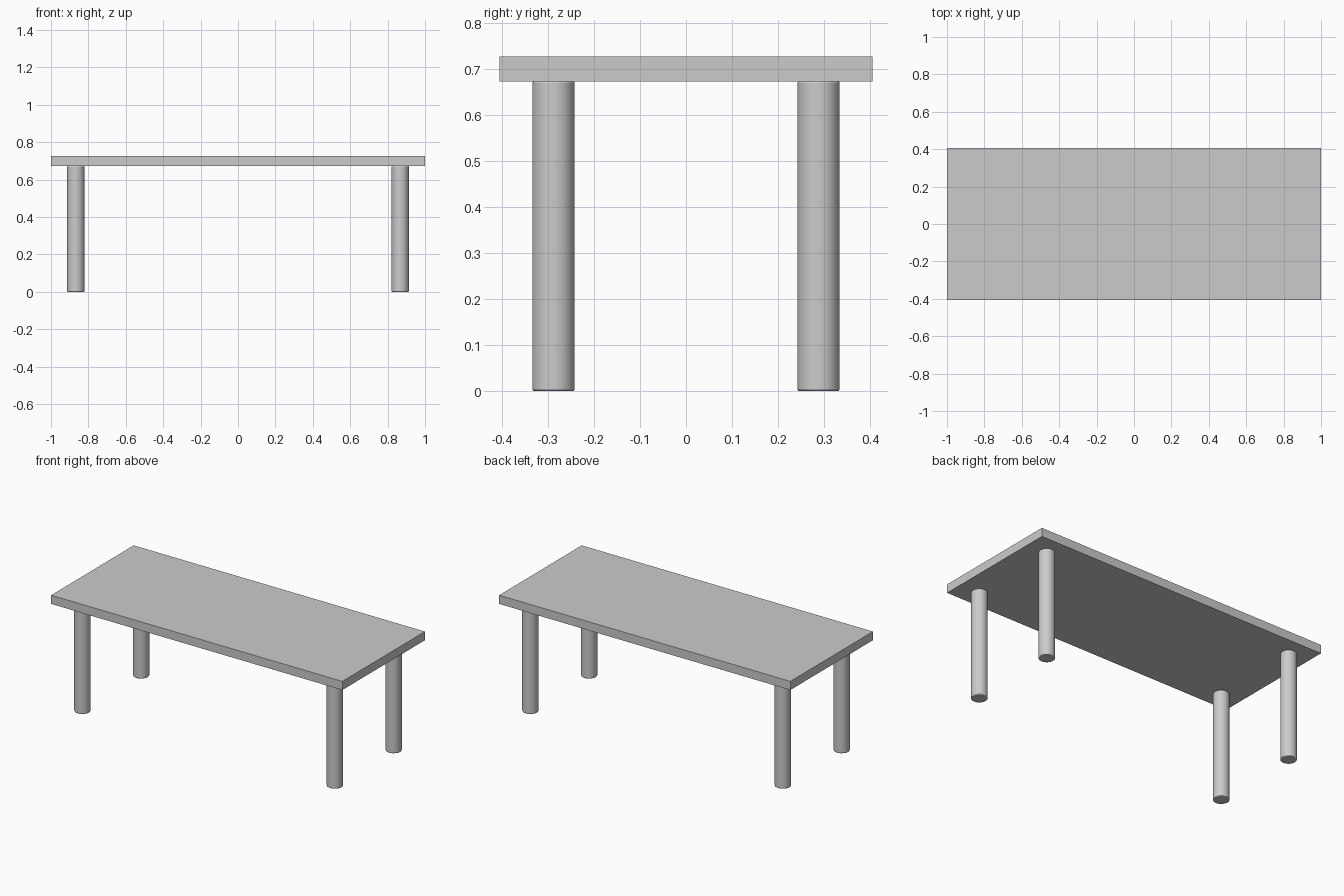
import bpy, math

if "Cube" in bpy.data.objects:
    bpy.data.objects.remove(bpy.data.objects["Cube"])

TOP_Z, UNDER_Z = 0.727, 0.673
LEG_R, LEG_X, LEG_Y = 0.046, 0.867, 0.288

# Tabletop slab
bpy.ops.mesh.primitive_cube_add(size=1, location=(0, 0, (TOP_Z + UNDER_Z) / 2))
top = bpy.context.object
top.name = "tabletop"
top.scale = (2.0, 0.81, TOP_Z - UNDER_Z)
bpy.ops.object.transform_apply(location=False, rotation=False, scale=True)


def add_leg(name, x, y):
    # Round leg with a slightly softened foot edge
    bpy.ops.mesh.primitive_cylinder_add(vertices=32, radius=LEG_R, depth=UNDER_Z,
                                        location=(x, y, UNDER_Z / 2))
    leg = bpy.context.object
    leg.name = name
    bpy.ops.object.shade_smooth_by_angle(angle=math.radians(40))
    bevel = leg.modifiers.new("soft_edge", 'BEVEL')
    bevel.width = 0.004
    bevel.segments = 2
    bevel.limit_method = 'ANGLE'
    bevel.angle_limit = math.radians(40)


# Four legs, inset from the corners
for side, sx in (("left", -1), ("right", 1)):
    for end, sy in (("front", -1), ("back", 1)):
        add_leg(f"{end}_{side}_leg", sx * LEG_X, sy * LEG_Y)
